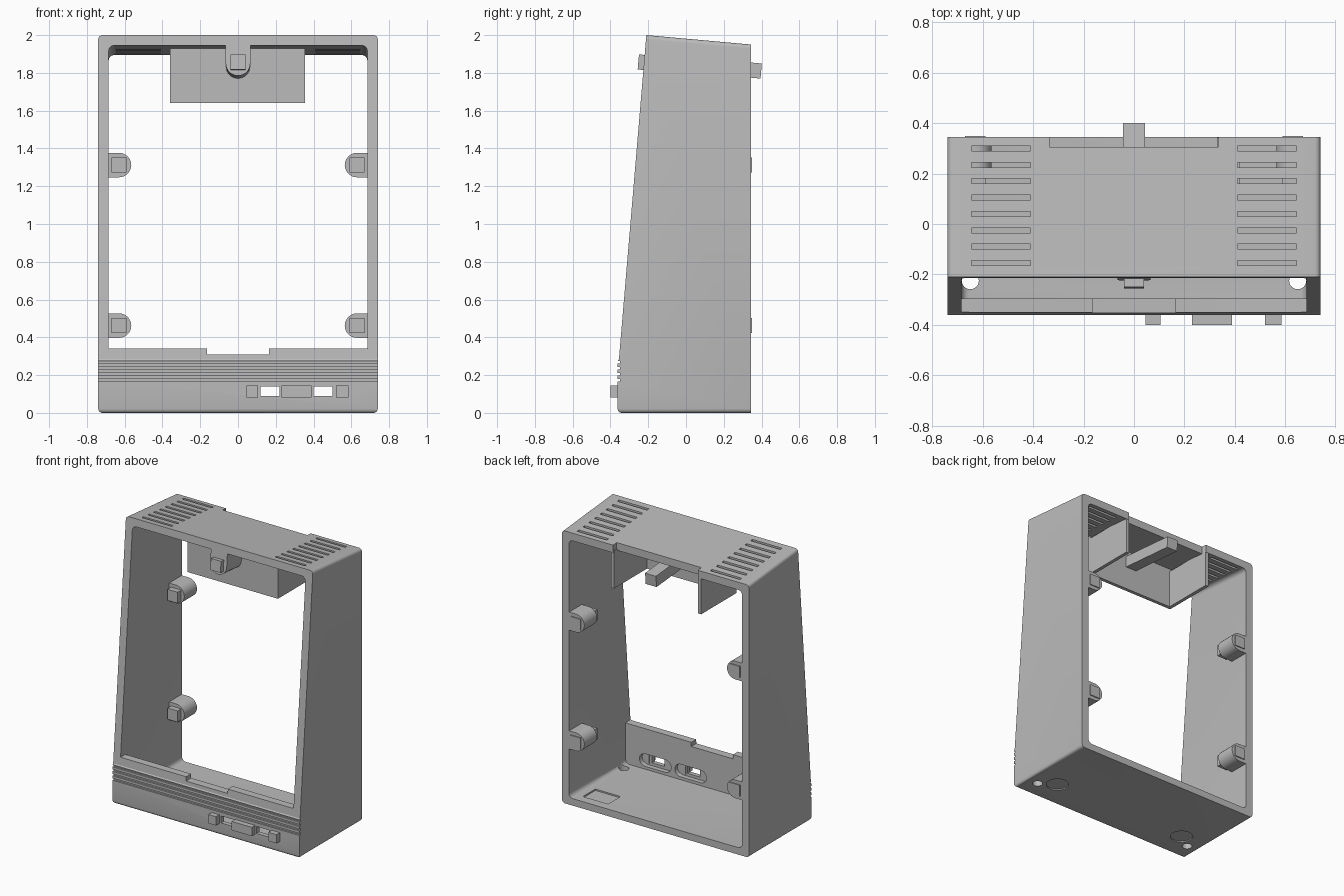
import bpy, bmesh, math
from mathutils import Matrix, Vector

if "Cube" in bpy.data.objects:
    bpy.data.objects.remove(bpy.data.objects["Cube"])

grey = bpy.data.materials.new("warm_grey_plastic")
grey.diffuse_color = (0.5, 0.5, 0.5, 1)
grey.use_nodes = True
grey.node_tree.nodes["Principled BSDF"].inputs["Base Color"].default_value = grey.diffuse_color
LEAN = math.atan(0.0843)          # backward lean of the front face


def finish(name, bm):
    bmesh.ops.recalc_face_normals(bm, faces=bm.faces)
    me = bpy.data.meshes.new(name)
    bm.to_mesh(me)
    bm.free()
    me.materials.append(grey)
    ob = bpy.data.objects.new(name, me)
    bpy.context.collection.objects.link(ob)
    return ob


def prism(name, pts, axis, a, b, bevel=0, pick=None):
    """Extrude a 2D outline along an axis: x uses (y,z), y uses (x,z), z uses (x,y)."""
    def place(p, t):
        return {'x': (t, p[0], p[1]), 'y': (p[0], t, p[1]), 'z': (p[0], p[1], t)}[axis]
    bm = bmesh.new()
    lo = [bm.verts.new(place(p, a)) for p in pts]
    hi = [bm.verts.new(place(p, b)) for p in pts]
    bm.faces.new(lo)
    bm.faces.new(hi[::-1])
    for i in range(len(pts)):
        j = (i + 1) % len(pts)
        bm.faces.new((lo[i], lo[j], hi[j], hi[i]))
    bmesh.ops.recalc_face_normals(bm, faces=bm.faces)
    if bevel:
        edges = [e for e in bm.edges if pick(e.verts[0].co, e.verts[1].co)]
        bmesh.ops.bevel(bm, geom=edges, offset=bevel, segments=4, profile=0.5, affect='EDGES')
    return finish(name, bm)


def box(name, x0, x1, y0, y1, z0, z1):
    return prism(name, [(x0, y0), (x1, y0), (x1, y1), (x0, y1)], 'z', z0, z1)


def disc(cx, cy, r, n=24):
    return [(cx + r * math.cos(2 * math.pi * i / n), cy + r * math.sin(2 * math.pi * i / n))
            for i in range(n)]


def stadium(cx, cz, half, r, n=10):
    out = []
    for s, start in ((1, -math.pi / 2), (-1, math.pi / 2)):
        for i in range(n + 1):
            t = start + math.pi * i / n
            out.append((cx + s * half + r * math.cos(t), cz + r * math.sin(t)))
    return out


def cut(ob, cutters):
    for c in cutters:
        m = ob.modifiers.new("cut", 'BOOLEAN')
        m.operation, m.solver, m.object = 'DIFFERENCE', 'EXACT', c
        bpy.context.view_layer.objects.active = ob
        bpy.ops.object.modifier_apply(modifier=m.name)
        bpy.data.objects.remove(c)


def tilt(ob, y, z):
    pivot = Vector((0, y, z))
    ob.data.transform(Matrix.Translation(pivot) @ Matrix.Rotation(-LEAN, 4, 'X')
                      @ Matrix.Translation(-pivot))


# outer shell with rounded long edges
def long_edge(p, q):
    along_y = abs(p.x - q.x) < 1e-4 and abs(p.y - q.y) > 0.3 and abs(p.z - q.z) < 0.3
    low_front = p.z < 0.01 and q.z < 0.01 and p.y < 0 and q.y < 0
    return along_y or low_front


shell = prism("case_shell", [(-0.362, 0), (0.345, 0), (0.345, 1.95), (-0.21, 2.0),
                             (-0.355, 0.285), (-0.362, 0.275)], 'x', -0.74, 0.74, 0.022, long_edge)

# open interior, front window and open back
def along_depth(p, q):
    return abs(p.x - q.x) < 1e-4 and abs(p.y - q.y) > 0.3


cutters = [prism("interior_cutter", [(-0.295, 0.05), (1, 0.05), (1, 1.836), (-1, 2.016),
                                     (-1, 0.34), (-0.295, 0.34)], 'x', -0.685, 0.685, 0.03, along_depth)]
# sill notch and notch at the back of the roof
cutters.append(box("sill_notch", -0.165, 0.165, -0.5, -0.25, 0.31, 0.4))
cutters.append(box("roof_notch", -0.335, 0.335, 0.305, 0.5, 1.8, 2.1))
# decorative grooves
for i in range(4):
    z = 0.166 + 0.032 * i
    cutters.append(box("groove", -0.8, 0.8, -0.5, -0.35, z, z + 0.014))
# roof vents
for s in (-1, 1):
    for i in range(8):
        y = 0.30 - 0.065 * i
        a, b = sorted((s * 0.41, s * 0.645))
        cutters.append(box("vent", a, b, y - 0.01, y + 0.01, 1.8, 2.1))
    # screw holes and foot recesses
    cutters.append(prism("screw_hole", disc(s * 0.65, -0.225, 0.034), 'z', -0.1, 0.2))
    cutters.append(prism("foot_recess", disc(s * 0.54, -0.15, 0.075), 'z', -0.1, 0.008))
# control slots with oval recesses behind them
for x in (0.17, 0.45):
    cutters.append(box("control_slot", x - 0.05, x + 0.05, -0.5, -0.2, 0.09, 0.14))
    cutters.append(prism("oval_recess", stadium(x, 0.115, 0.08, 0.045), 'y', -0.33, -0.2))
# shallow rectangular pocket in the floor
cutters.append(box("floor_pocket", 0.42, 0.62, 0.14, 0.28, 0.04, 0.2))
cut(shell, cutters)

# front control buttons
for n, (a, b) in enumerate(((0.045, 0.105), (0.23, 0.39), (0.52, 0.585))):
    box(f"control_button_{n + 1}", a, b, -0.40, -0.325, 0.082, 0.145)

# side mounting bosses with square pegs
for s in (-1, 1):
    for level, z in (("lower", 0.462), ("upper", 1.312)):
        side = "left" if s < 0 else "right"
        pts = [(s * 0.70, z - 0.065), (s * 0.63, z - 0.065)]
        pts += [(s * (0.63 - 0.065 * math.sin(t)), z - 0.065 * math.cos(t))
                for t in [math.pi * i / 12 for i in range(1, 12)]]
        pts += [(s * 0.63, z + 0.065), (s * 0.70, z + 0.065)]
        prism(f"{side}_{level}_boss", pts, 'y', 0.20, 0.343)
        a, b = sorted((s * 0.59, s * 0.67))
        box(f"{side}_{level}_peg", a, b, 0.16, 0.35, z - 0.04, z + 0.04)

# hanging bracket under the roof, open to the back
box("bracket_front", -0.36, 0.355, -0.055, -0.03, 1.64, 1.93)
box("bracket_left_side", -0.36, -0.335, -0.055, 0.343, 1.64, 1.91)
box("bracket_right_side", 0.33, 0.355, -0.055, 0.343, 1.64, 1.91)

# rounded top tongue with its square peg and rear latch bar
pts = [(-0.065, 1.96), (-0.065, 1.85)]
pts += [(-0.065 * math.cos(t), 1.85 - 0.065 * math.sin(t))
        for t in [math.pi * i / 14 for i in range(1, 14)]]
pts += [(0.065, 1.85), (0.065, 1.96)]
tongue = prism("top_tongue", pts, 'y', -0.221, -0.045)
tilt(tongue, -0.221, 1.85)
peg = box("top_tongue_peg", -0.04, 0.04, -0.253, -0.2, 1.815, 1.895)
tilt(peg, -0.221, 1.85)
latch = box("rear_latch_bar", -0.043, 0.043, -0.05, 0.398, 1.77, 1.85)
tilt(latch, 0.398, 1.81)

# keep crisp edges, smooth only the rounded ones
for ob in list(bpy.data.objects):
    bpy.ops.object.select_all(action='DESELECT')
    ob.select_set(True)
    bpy.context.view_layer.objects.active = ob
    bpy.ops.object.shade_smooth_by_angle(angle=math.radians(30))
